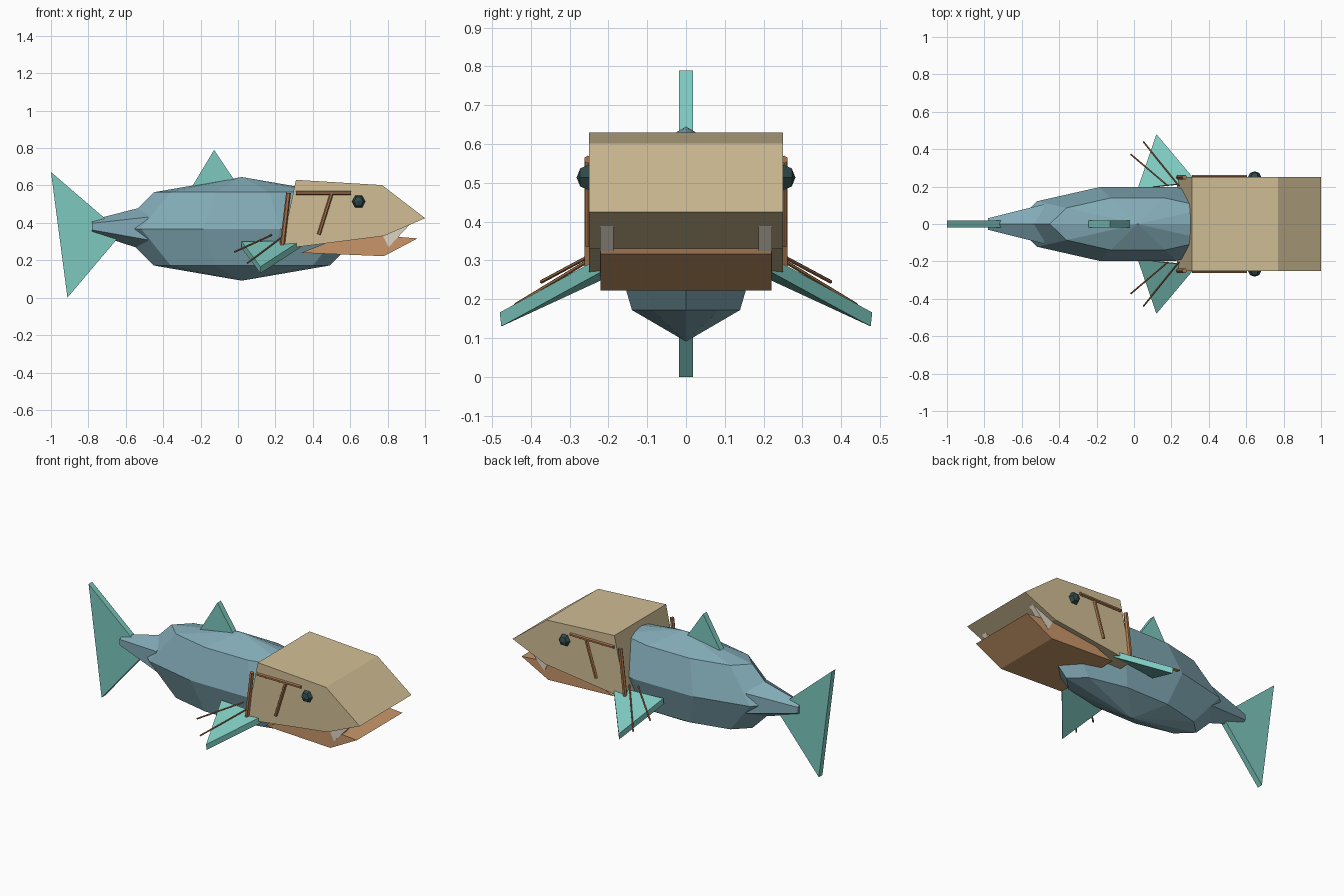
import bpy, bmesh, math
from mathutils import Vector

cube = bpy.data.objects.get("Cube")
if cube:
    bpy.data.objects.remove(cube, do_unlink=True)


def material(name, *rgb):
    """Flat material from 0-255 display values."""
    lin = [((c / 255 + 0.055) / 1.055) ** 2.4 for c in rgb] + [1]
    m = bpy.data.materials.new(name)
    m.use_nodes = True
    m.diffuse_color = lin
    m.node_tree.nodes["Principled BSDF"].inputs["Base Color"].default_value = lin
    return m


SLATE = material("slate_blue", 130, 170, 182)
TEAL = material("teal_fin", 125, 200, 190)
TAN = material("tan_head", 209, 190, 149)
OCHRE = material("ochre_jaw", 200, 150, 105)
COPPER = material("copper", 168, 116, 76)
DARK = material("dark_eye", 48, 72, 72)
IVORY = material("ivory_tooth", 222, 212, 196)


def finish(name, bm, mat):
    bmesh.ops.recalc_face_normals(bm, faces=bm.faces)
    mesh = bpy.data.meshes.new(name)
    bm.to_mesh(mesh)
    bm.free()
    mesh.materials.append(mat)
    obj = bpy.data.objects.new(name, mesh)
    bpy.context.collection.objects.link(obj)
    return obj


def loft(name, rings, mat):
    """Skin a list of equal-length point rings and cap both ends."""
    bm = bmesh.new()
    vs = [[bm.verts.new(p) for p in ring] for ring in rings]
    n = len(vs[0])
    for a, b in zip(vs, vs[1:]):
        for i in range(n):
            j = (i + 1) % n
            bm.faces.new((a[i], a[j], b[j], b[i]))
    bm.faces.new(vs[0])
    bm.faces.new(vs[-1])
    return finish(name, bm, mat)


def slab(name, profile, half, mat, y=0):
    """Extrude an x-z profile sideways."""
    return loft(name, [[(x, y + s * half, z) for x, z in profile] for s in (-1, 1)], mat)


def rod(name, start, end, radius, mat=COPPER):
    a, b = Vector(start), Vector(end)
    bm = bmesh.new()
    bmesh.ops.create_cone(bm, cap_ends=True, segments=6, radius1=radius,
                          radius2=radius, depth=(b - a).length)
    obj = finish(name, bm, mat)
    obj.location = (a + b) / 2
    obj.rotation_euler = (b - a).to_track_quat("Z", "Y").to_euler()


def ball(name, centre, radii, segments, rings, mat, axis_y=False):
    """Faceted ellipsoid with a vertex on the x axis."""
    bm = bmesh.new()
    poles = [bm.verts.new((0, 0, s)) for s in (1, -1)]
    vs = []
    for r in range(1, rings):
        t = math.pi * r / rings
        vs.append([bm.verts.new((math.sin(t) * math.cos(math.tau * k / segments),
                                 math.sin(t) * math.sin(math.tau * k / segments),
                                 math.cos(t))) for k in range(segments)])
    for k in range(segments):
        j = (k + 1) % segments
        bm.faces.new((poles[0], vs[0][k], vs[0][j]))
        bm.faces.new((poles[1], vs[-1][j], vs[-1][k]))
        for a, b in zip(vs, vs[1:]):
            bm.faces.new((a[k], b[k], b[j], a[j]))
    for v in bm.verts:
        x, y, z = v.co
        if axis_y:
            y, z = z, y
        v.co = Vector(centre) + Vector((x * radii[0], y * radii[1], z * radii[2]))
    return finish(name, bm, mat)


# Body and tapering tail stalk
ball("body", (0.02, 0, 0.368), (0.665, 0.207, 0.277), 10, 4, SLATE)


def hexagon(x, z, r):
    return [(x, r * math.sin(math.tau * k / 6), z + r * math.cos(math.tau * k / 6))
            for k in range(6)]


loft("tail_stalk", [hexagon(-0.78, 0.38, 0.036), hexagon(-0.48, 0.37, 0.122)], SLATE)

# Upright fins
slab("tail_fin", [(-1, 0.672), (-0.912, 0), (-0.62, 0.345)], 0.0175, TEAL)
slab("dorsal_fin", [(-0.26, 0.57), (-0.128, 0.79), (0.02, 0.57)], 0.0175, TEAL)

# Head and lower jaw
slab("head", [(0.31, 0.63), (0.77, 0.602), (1, 0.425), (0.78, 0.33), (0.23, 0.26)], 0.25, TAN)
slab("lower_jaw", [(0.34, 0.24), (0.78, 0.222), (0.96, 0.317), (0.6, 0.345)], 0.22, OCHRE)

# Paired parts, left and right
for side, s in (("left", 1), ("right", -1)):
    slab(side + "_tooth", [(0.775, 0.33), (0.922, 0.395), (0.805, 0.27)], 0.0175, IVORY, s * 0.204)
    ball(side + "_eye", (0.645, s * 0.25, 0.514), (0.036, 0.032, 0.038), 6, 4, DARK, True)

    top = [(0.02, s * 0.19, 0.30), (0.12, s * 0.48, 0.166), (0.335, s * 0.225, 0.305)]
    under = [(x, y - s * 0.004, z - 0.036) for x, y, z in top]
    loft(side + "_side_fin", [top, under], TEAL)

    rod(side + "_gill_rod", (0.27, s * 0.25, 0.56), (0.237, s * 0.25, 0.28), 0.013)
    rod(side + "_brow_rod", (0.31, s * 0.253, 0.56), (0.605, s * 0.253, 0.56), 0.01)
    rod(side + "_cheek_rod", (0.5, s * 0.252, 0.555), (0.432, s * 0.252, 0.338), 0.01)
    rod(side + "_upper_fin_ray", (-0.018, s * 0.373, 0.245), (0.18, s * 0.205, 0.335), 0.005)
    rod(side + "_lower_fin_ray", (0.05, s * 0.44, 0.185), (0.24, s * 0.205, 0.328), 0.005)
